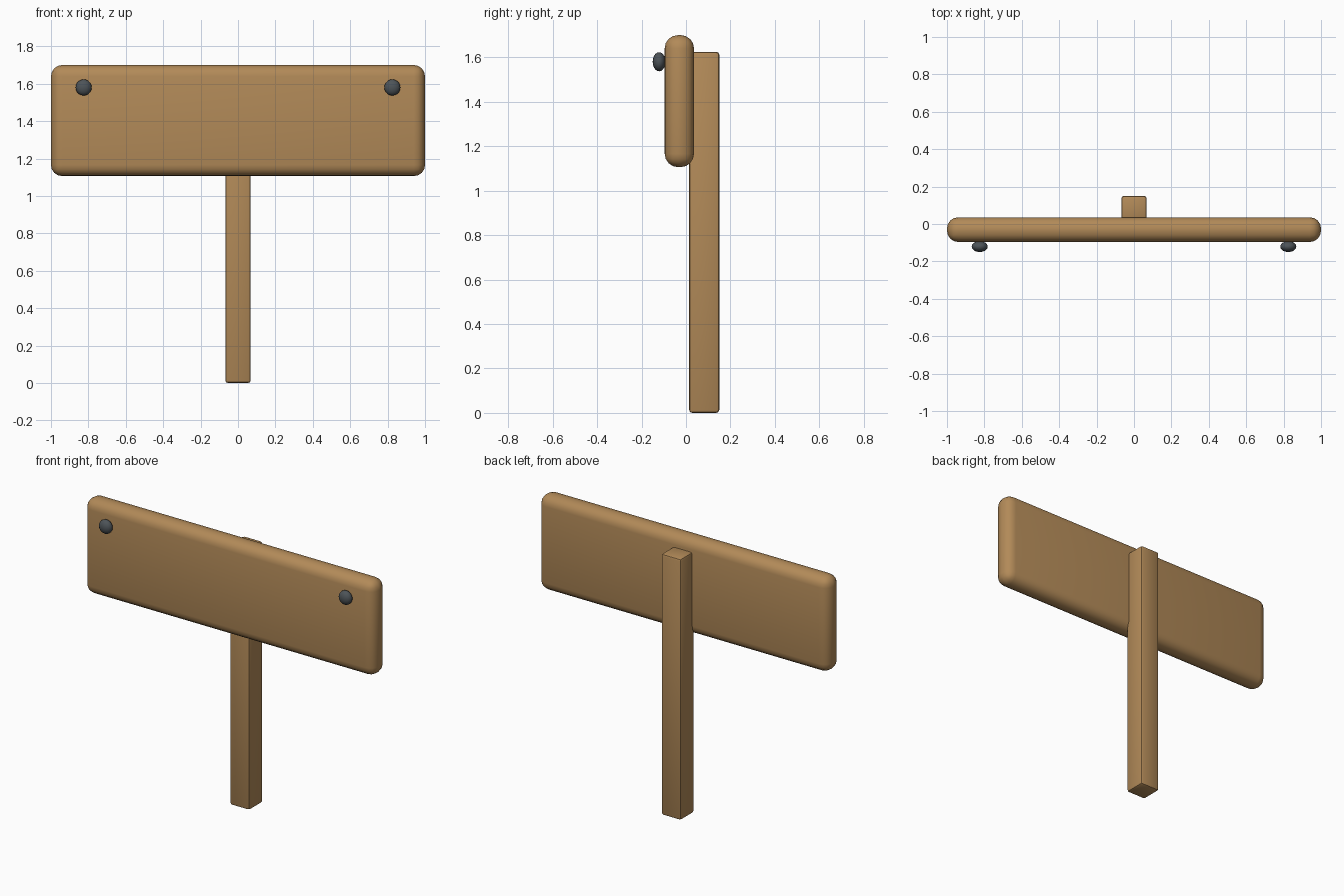
import bpy
import math

if "Cube" in bpy.data.objects:
    bpy.data.objects.remove(bpy.data.objects["Cube"])


def material(name, color):
    m = bpy.data.materials.new(name)
    m.diffuse_color = (*color, 1)
    m.use_nodes = True
    m.node_tree.nodes["Principled BSDF"].inputs["Base Color"].default_value = m.diffuse_color
    return m


wood = material("wood_brown", (0.445, 0.254, 0.098))
iron = material("dark_iron", (0.075, 0.088, 0.098))


def finish(ob, name, mat):
    ob.name = name
    ob.data.materials.append(mat)
    bpy.ops.object.shade_smooth_by_angle(angle=math.radians(40))


def rounded_box(name, lo, hi, radius, segments):
    """Box between two corners with rounded edges."""
    bpy.ops.mesh.primitive_cube_add(
        size=1, location=[(a + b) / 2 for a, b in zip(lo, hi)])
    ob = bpy.context.object
    ob.scale = [b - a for a, b in zip(lo, hi)]
    bpy.ops.object.transform_apply(location=False, rotation=False, scale=True)
    bevel = ob.modifiers.new("rounding", 'BEVEL')
    bevel.width = radius
    bevel.segments = segments
    bpy.ops.object.modifier_apply(modifier=bevel.name)
    finish(ob, name, wood)


# Sign board and the post behind it
rounded_box("sign_board", (-1, -0.096, 1.106), (1, 0.036, 1.7), 0.06, 4)
rounded_box("post", (-0.068, 0.014, 0), (0.068, 0.15, 1.625), 0.014, 2)

# Flattened round nail heads in the upper corners
for side, x in (("left", -0.825), ("right", 0.825)):
    bpy.ops.mesh.primitive_uv_sphere_add(
        segments=16, ring_count=10, radius=1, location=(x, -0.121, 1.58))
    bpy.context.object.scale = (0.043, 0.029, 0.043)
    bpy.ops.object.transform_apply(location=False, rotation=False, scale=True)
    finish(bpy.context.object, "nail_" + side, iron)
